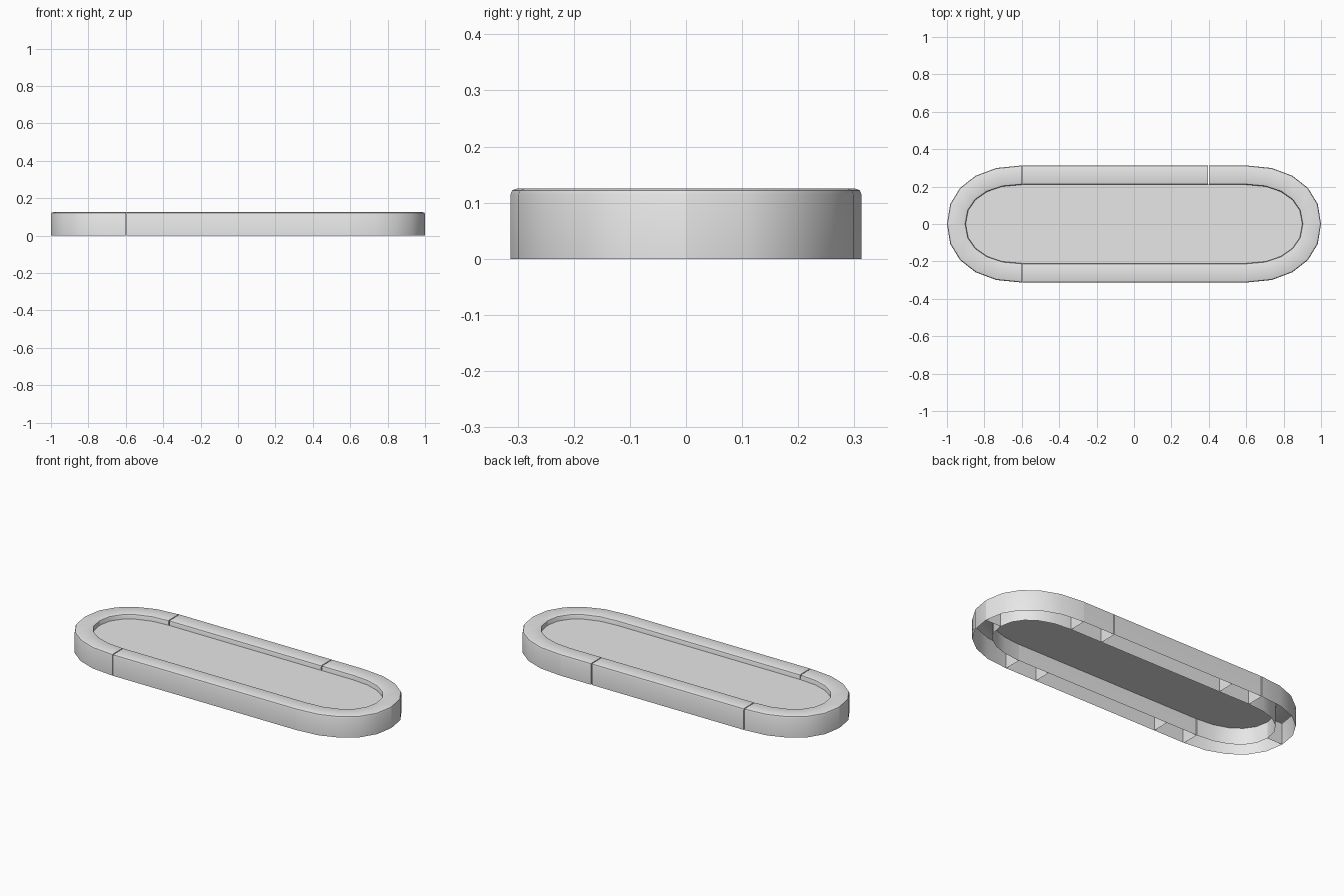
import bpy, bmesh, math

if "Cube" in bpy.data.objects:
    bpy.data.objects.remove(bpy.data.objects["Cube"], do_unlink=True)

STRAIGHT = 0.6           # half length of the straight sides
OUTER = (0.4, 0.313)     # end radii of the outer edge
INNER = (0.3, 0.21)      # end radii of the inner edge
HEIGHT = 0.125
PANEL_Z = 0.097
STEPS = 5

grey = bpy.data.materials.new("concrete_grey")
grey.use_nodes = True
colour = (0.8, 0.8, 0.8, 1)
grey.diffuse_color = colour
grey.node_tree.nodes["Principled BSDF"].inputs["Base Color"].default_value = colour


def finish(name, bm):
    mesh = bpy.data.meshes.new(name)
    bm.to_mesh(mesh)
    bm.free()
    mesh.materials.append(grey)
    obj = bpy.data.objects.new(name, mesh)
    bpy.context.collection.objects.link(obj)
    bpy.context.view_layer.objects.active = obj
    obj.select_set(True)
    bpy.ops.object.shade_smooth_by_angle(angle=math.radians(40))
    obj.select_set(False)


def end_point(radii, i):
    # slightly squared quarter ellipse, from the straight side to the tip
    a = math.pi / 2 * i / STEPS
    return (STRAIGHT + radii[0] * math.sin(a) ** 0.91,
            radii[1] * max(0, math.cos(a)) ** 0.91)


# Kerb cross-section: share of the way from outer to inner edge, and height
half = [(0, 0), (0, HEIGHT - 0.011), (0.03, HEIGHT - 0.003), (0.11, HEIGHT)]
SECTION = half + [(1 - u, z) for u, z in reversed(half)]


def kerb(name, stations, sx, sy):
    """Open-bottomed kerb swept through pairs of outer and inner points."""
    bm = bmesh.new()
    rings = []
    for (ox, oy), (ix, iy) in stations:
        rings.append([bm.verts.new((sx * (ox + (ix - ox) * u),
                                    sy * (oy + (iy - oy) * u), z))
                      for u, z in SECTION])
    for a, b in zip(rings, rings[1:]):
        for k in range(len(SECTION) - 1):
            bm.faces.new((a[k], b[k], b[k + 1], a[k + 1]))
    # Closed ends form the partitions inside the hollow kerb
    bm.faces.new(rings[0])
    bm.faces.new(reversed(rings[-1]))
    if sx * sy < 0:
        bmesh.ops.reverse_faces(bm, faces=bm.faces)
    finish(name, bm)


# Four curved corner pieces
for sx, left in ((1, "left"), (-1, "right")):
    for sy, back in ((1, "back"), (-1, "front")):
        pts = [(end_point(OUTER, i), end_point(INNER, i)) for i in range(STEPS + 1)]
        kerb(f"corner_kerb_{back}_{left}", pts, sx, sy)

# Straight pieces, with narrow open joints where the blocks do not quite meet
GAP = 0.005
for sy, back in ((1, "back"), (-1, "front")):
    spans = {"right": (-STRAIGHT + GAP, -0.4),
             "middle": (-0.4, 0.4 - (GAP if sy > 0 else 0)),
             "left": (0.4, STRAIGHT)}
    for side, (x0, x1) in spans.items():
        pts = [((x, OUTER[1]), (x, INNER[1])) for x in (x0, x1)]
        kerb(f"straight_kerb_{back}_{side}", pts, 1, sy)

# Recessed panel inside the kerb
quarter = [end_point(INNER, i) for i in range(STEPS + 1)]
right_half = quarter + [(x, -y) for x, y in reversed(quarter[:-1])]
outline = right_half + [(-x, -y) for x, y in right_half]
bm = bmesh.new()
face = bm.faces.new([bm.verts.new((x, y, PANEL_Z)) for x, y in outline])
face.normal_update()
if face.normal.z < 0:
    face.normal_flip()
finish("centre_panel", bm)
